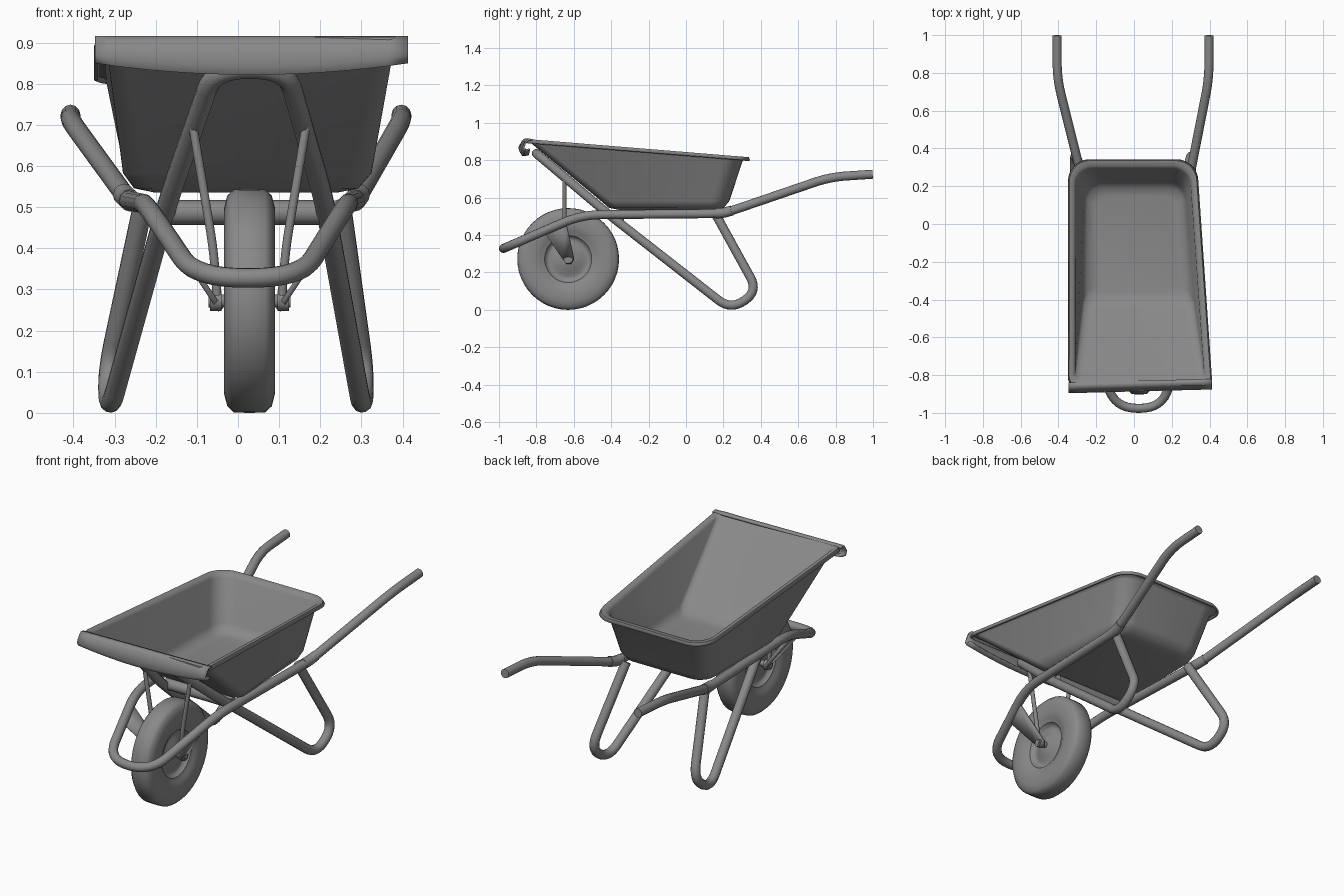
import bpy, bmesh, math
from mathutils import Vector

if "Cube" in bpy.data.objects:
    bpy.data.objects.remove(bpy.data.objects["Cube"])

# Dark grey finish shared by every part
GREY = bpy.data.materials.new("dark_grey")
GREY.diffuse_color = (.25, .25, .25, 1)
GREY.use_nodes = True
GREY.node_tree.nodes["Principled BSDF"].inputs["Base Color"].default_value = GREY.diffuse_color


def finish(obj, angle=40):
    obj.data.materials.append(GREY)
    bpy.ops.object.select_all(action='DESELECT')
    obj.select_set(True)
    bpy.context.view_layer.objects.active = obj
    bpy.ops.object.shade_smooth_by_angle(angle=math.radians(angle))
    return obj


def mesh_object(name, bm, thickness=0, angle=40):
    bmesh.ops.recalc_face_normals(bm, faces=bm.faces[:])
    me = bpy.data.meshes.new(name)
    bm.to_mesh(me)
    bm.free()
    obj = bpy.data.objects.new(name, me)
    bpy.context.collection.objects.link(obj)
    if thickness:
        mod = obj.modifiers.new("thickness", 'SOLIDIFY')
        mod.thickness, mod.offset = thickness, 0
    return finish(obj, angle)


def fillet(pts):
    """Round each corner of [(Vector, cut length)] with a short arc."""
    out = [pts[0][0]]
    for (a, _), (b, cut), (c, _) in zip(pts, pts[1:], pts[2:]):
        p = b + (a - b).normalized() * cut
        q = b + (c - b).normalized() * cut
        for i in range(9):
            t = i / 8
            out.append(p * (1 - t) ** 2 + b * 2 * t * (1 - t) + q * t * t)
    return out + [pts[-1][0]]


def tube(name, pts, radius):
    cu = bpy.data.curves.new(name, 'CURVE')
    cu.dimensions = '3D'
    cu.bevel_depth, cu.bevel_resolution, cu.use_fill_caps = radius, 4, True
    path = fillet(pts)
    sp = cu.splines.new('POLY')
    sp.points.add(len(path) - 1)
    for p, co in zip(sp.points, path):
        p.co = (*co, 1)
    obj = bpy.data.objects.new(name, cu)
    bpy.context.collection.objects.link(obj)
    bpy.ops.object.select_all(action='DESELECT')
    obj.select_set(True)
    bpy.context.view_layer.objects.active = obj
    bpy.ops.object.convert(target='MESH')
    return finish(bpy.context.object, 50)


def both_sides(half):
    """Half path of (centre x, offset, y, z, cut) from the middle outward."""
    left = [(Vector((c - o, y, z)), r) for c, o, y, z, r in half]
    right = [(Vector((c + o, y, z)), r) for c, o, y, z, r in half]
    return left[::-1] + right


# Tray: rounded rectangles lofted from floor to rolled rim
# each level: (left x, right x, y, z, corner radius) at the front, then at the back
levels = [
    ((-.20, .24, -.36, .540, .04), (-.20, .22, .150, .540, .06)),
    ((-.25, .29, -.41, .550, .05), (-.25, .26, .200, .550, .08)),
    ((-.275, .32, -.45, .585, .05), (-.27, .28, .228, .585, .10)),
    ((-.315, .375, -.825, .895, .04), (-.315, .305, .297, .795, .10)),
    ((-.325, .385, -.838, .907, .04), (-.322, .314, .310, .810, .10)),
    ((-.340, .402, -.850, .909, .04), (-.340, .330, .333, .812, .11)),
    ((-.345, .408, -.855, .893, .04), (-.345, .336, .338, .798, .11)),
]


def ring(bm, front, back):
    verts = []
    corners = [(back, 1, 1), (back, 0, 1), (front, 0, -1), (front, 1, -1)]
    for k, (lv, xi, sy) in enumerate(corners):
        r, sx = lv[4], (1 if xi else -1)
        for i in range(8):
            a = math.radians(90 * (k + i / 7))
            x = lv[xi] - sx * r + r * math.cos(a)
            y = lv[2] - sy * r + r * math.sin(a)
            t = (y - front[2]) / (back[2] - front[2])
            verts.append(bm.verts.new((x, y, front[3] + (back[3] - front[3]) * t)))
    return verts


bm = bmesh.new()
rings = [ring(bm, f, b) for f, b in levels]
bm.faces.new(rings[0])
for lo, hi in zip(rings, rings[1:]):
    for i in range(len(lo)):
        j = (i + 1) % len(lo)
        bm.faces.new((lo[i], lo[j], hi[j], hi[i]))
mesh_object("tray", bm, .01, 60)

# Pouring lip folded down and back under the front edge
bm = bmesh.new()
rows = []
for i in range(17):
    u = i / 8 - 1
    x, skew = .033 + .38 * u, .01 * u
    low = .826 + .028 * u * u
    rows.append([bm.verts.new(p) for p in (
        (x, -.83 + skew, .909), (x, -.852 + skew, .911), (x, -.864 + skew, .90),
        (x, -.881 + skew, low + .016), (x, -.872 + skew, low), (x, -.845 + skew, low + .004))])
for a, b in zip(rows, rows[1:]):
    for i in range(len(a) - 1):
        bm.faces.new((a[i], a[i + 1], b[i + 1], b[i]))
mesh_object("tray_front_lip", bm, .01, 60)

# Main frame: both handles and the front loop in one bent tube
tube("handle_frame", both_sides([
    (.025, .128, -.976, .328, .122),
    (.02, .245, -.56, .508, .11),
    (.01, .275, .20, .515, .08),
    (-.005, .402, .77, .710, .09),
    (-.005, .402, .998, .725, 0)]), .024)

# Legs and tray support arch in one bent tube
tube("leg_frame", both_sides([
    (.03, .088, -.80, .836, .08),
    (.02, .19, -.42, .515, .10),
    (-.005, .308, .24, .0, .085),
    (-.005, .312, .385, .10, .085),
    (.01, .24, .16, .508, 0)]), .0245)

# Cross brace under the tray
tube("cross_brace", [(Vector((-.18, -.36, .487)), 0), (Vector((.22, -.36, .487)), 0)], .03)

# Wheel: one profile spun around the axle
WX, WY, WZ = .028, -.63, .272
half = [(.038, .271), (.054, .256), (.062, .225), (.062, .18), (.054, .15), (.046, .136),
        (.044, .126), (.026, .115), (.022, .10), (.028, .085), (.034, .06), (.045, .035), (.045, 0)]
profile = [(-x, r) for x, r in half[::-1]] + [(0, .272)] + half
bm = bmesh.new()
vs = [bm.verts.new((WX + x, WY, WZ + r)) for x, r in profile]
es = [bm.edges.new(p) for p in zip(vs, vs[1:])]
bmesh.ops.spin(bm, geom=vs + es, cent=(WX, WY, WZ), axis=(1, 0, 0),
               angle=math.tau, steps=48, use_duplicate=False)
bmesh.ops.remove_doubles(bm, verts=bm.verts[:], dist=.0005)
mesh_object("wheel", bm, 0, 45)

# Axle
tube("axle", [(Vector((WX - .10, WY, WZ)), 0), (Vector((WX + .10, WY, WZ)), 0)], .016)

for s, side in ((-1, "left"), (1, "right")):
    # Axle nut
    x = WX + s * .082
    tube(side + "_axle_nut", [(Vector((x - .014, WY, WZ)), 0), (Vector((x + .014, WY, WZ)), 0)], .025)

    # Flat tapered bracket leaning out from the axle to the frame
    bm = bmesh.new()
    outline = [(-.755, .415), (-.64, .462), (-.598, .272), (-.613, .25), (-.64, .25), (-.66, .275)]
    bm.faces.new([bm.verts.new((WX + s * (.078 + .66 * (z - .262)), y, z)) for y, z in outline])
    mesh_object(side + "_wheel_bracket", bm, .014)

    # Thin strut from axle up to the support arch
    tube(side + "_strut", [(Vector((WX + s * .078, -.64, .275)), 0),
                           (Vector((WX + s * .088, -.65, .40)), .05),
                           (Vector((WX + s * .138, -.65, .70)), 0)], .011)

    # Collar where the handle meets the tray
    tube(side + "_collar", [(Vector((.01 + s * .272, .16, .516)), 0),
                            (Vector((.01 + s * .275, .20, .518)), .02),
                            (Vector((.008 + s * .286, .245, .531)), 0)], .027)
